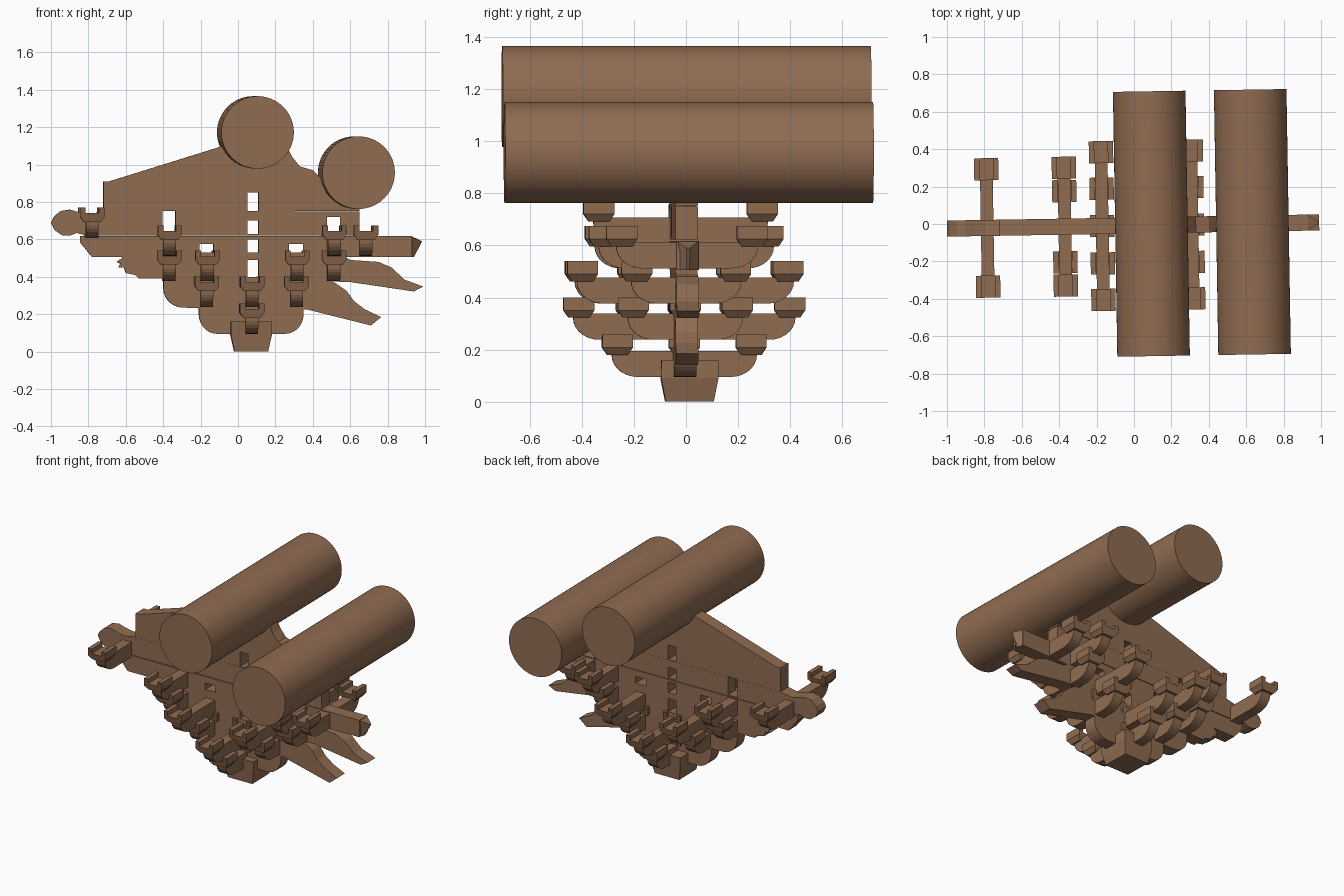
import bpy, bmesh, math
from mathutils import Matrix

if "Cube" in bpy.data.objects:
    bpy.data.objects.remove(bpy.data.objects["Cube"])

TURN = Matrix.Rotation(math.radians(0.95), 4, 'Z')   # whole model sits slightly turned
CY = -0.008                                          # centre line of the frame
wood = bpy.data.materials.new("brown wood")
wood.diffuse_color = (0.28, 0.15, 0.083, 1)
wood.use_nodes = True
wood.node_tree.nodes["Principled BSDF"].inputs["Base Color"].default_value = wood.diffuse_color


def add(name, bm):
    bmesh.ops.recalc_face_normals(bm, faces=bm.faces)
    bm.transform(TURN)
    me = bpy.data.meshes.new(name)
    bm.to_mesh(me)
    bm.free()
    me.materials.append(wood)
    ob = bpy.data.objects.new(name, me)
    bpy.context.collection.objects.link(ob)
    return ob


def prism(bm, pts, a, b, axis):
    """Extrude a profile (h, z) from a to b along x or y."""
    def co(p, t):
        return (p[0], t, p[1]) if axis == 'y' else (t, p[0], p[1])
    va = [bm.verts.new(co(p, a)) for p in pts]
    vb = [bm.verts.new(co(p, b)) for p in pts]
    bm.faces.new(va)
    bm.faces.new(vb[::-1])
    n = len(pts)
    for i in range(n):
        bm.faces.new((va[i], va[(i + 1) % n], vb[(i + 1) % n], vb[i]))
    return va + vb


def curve(cx, cz, rx, rz, a0, a1, n=7):
    return [(cx + rx * math.cos(math.radians(a0 + (a1 - a0) * i / n)),
             cz + rz * math.sin(math.radians(a0 + (a1 - a0) * i / n))) for i in range(n + 1)]


def plate(name, pts, holes=(), t=0.086):
    bm = bmesh.new()
    prism(bm, pts, CY - t / 2, CY + t / 2, 'y')
    ob = add(name, bm)
    if holes:
        bm = bmesh.new()
        for x0, x1, z0, z1 in holes:
            prism(bm, [(x0, z0), (x1, z0), (x1, z1), (x0, z1)], CY - 0.2, CY + 0.2, 'y')
        cut = add("hole_cutter", bm)
        cut.hide_render = True
        m = ob.modifiers.new("holes", 'BOOLEAN')
        m.object, m.operation, m.solver = cut, 'DIFFERENCE', 'EXACT'
        dg = bpy.context.evaluated_depsgraph_get()
        ob.data = bpy.data.meshes.new_from_object(ob.evaluated_get(dg))
        ob.modifiers.clear()
        bpy.data.objects.remove(cut)


# Small notched bearing block, tapered towards the bottom
def block(x, y, top, wx=0.13, wy=0.118, h=0.078):
    w = wx / 2
    bm = bmesh.new()
    z = top - h
    pts = [(-w * .68, z), (w * .68, z), (w, z + .028), (w, top), (.036, top), (.036, top - .03),
           (-.036, top - .03), (-.036, top), (-w, top), (-w, z + .028)]
    for v in prism(bm, [(x + p, q) for p, q in pts], -wy / 2, wy / 2, 'y'):
        if v.co.z < z + .001:
            v.co.y *= 0.68
        v.co.y += y
    add("bearing_block", bm)


# Cross arm with rounded lower ends, carrying a block at each end
def arm(x, z0, yc, centre=True):
    half, h, w = yc + 0.022, 0.1, 0.068
    right = curve(half - .1, z0 + .085, .1, .085, -90, 0)
    pts = right + [(half, z0 + h)]
    pts += [(-p, q) for p, q in pts[::-1]]
    bm = bmesh.new()
    prism(bm, [(p + CY, q) for p, q in pts], x - w / 2, x + w / 2, 'x')
    add("cross_arm", bm)
    for s in (-1, 1):
        block(x, CY + s * yc, z0 + .163)
    if centre:
        block(x, CY, z0 + .163)


T = [0.095, 0.238, 0.377, 0.512]            # tier heights
for x, tier, yc in [(.07, 0, .257), (.07, 1, .405), (-.17, 1, .2), (.31, 1, .2),
                    (-.17, 2, .395), (.31, 2, .395), (-.37, 2, .19), (.51, 2, .19),
                    (-.37, 3, .315), (.51, 3, .315), (.68, 3, .25)]:
    arm(x, T[tier], yc, centre=tier in (0, 1))
arm(-.785, .607, .314, False)

# Base block with tapered foot
bm = bmesh.new()
vs = prism(bm, [(-.02, 0), (.16, 0), (.18, .09), (.18, .16), (-.04, .16), (-.04, .09)], -.11, .11, 'y')
for v in vs:
    v.co.y = v.co.y * (.84 if v.co.z < .01 else 1) + .012
add("base_block", bm)

# Lengthwise frame layers, bottom to top
plate("first_layer", curve(-.11, .2, .1, .105, 180, 270) + curve(.25, .2, .1, .105, 270, 360)
      + [(.35, .236), (-.21, .236)])
plate("second_layer", curve(-.29, .34, .11, .105, 180, 270)
      + [(.37, .225), (.71, .14), (.765, .185), (.68, .225), (.62, .27), (.58, .325), (.53, .36),
         (.5, .377), (-.40, .377)],
      )
plate("third_layer", [(-.37, .36), (-.37, .39), (-.53, .39), (-.55, .41), (-.6, .42), (-.61, .45),
                      (-.64, .45), (-.63, .47), (-.65, .48), (-.62, .5), (-.62, .512), (.56, .512),
                      (.6, .49), (.75, .48), (.82, .45), (.89, .385), (.99, .348), (.94, .322),
                      (.6, .372), (.5, .375), (.5, .36)],
      [(.05, .108, .40, .49)])
plate("fourth_layer", [(-.845, .585), (-.78, .505), (.93, .505), (.93, .618), (-.845, .618)],
      [(.05, .108, .53, .6), (-.208, -.132, .53, .575), (.272, .348, .53, .575)])

# Pointed end of the fourth layer
bm = bmesh.new()
vs = prism(bm, [(CY - .043, .505), (CY + .043, .505), (CY + .043, .618), (CY - .043, .618)], .925, .965, 'x')
for v in vs:
    if v.co.x > .95:
        v.co.y = CY + (v.co.y - CY) * .15
        v.co.x = .985 if v.co.z > .55 else .94
        v.co.z = .59 if v.co.z > .55 else v.co.z
add("beam_tip", bm)

# Carved head at the left
plate("carved_head", [(-.72, .622), (-.72, .75), (-.80, .735), (-.85, .745), (-.90, .76), (-.95, .752),
                      (-.985, .72), (-1, .69), (-.98, .65), (-.94, .622), (-.90, .62), (-.86, .635),
                      (-.82, .622)])
slots = [(-.405, -.335, .63, .752), (.475, .545, .63, .72), (.05, .108, .63, .70)]
plate("fifth_layer", [(-.72, .622), (.65, .622), (.65, .749), (-.72, .749)], slots)
plate("top_layer", [(-.72, .7495), (.3, .7495), (.3, .753), (.65, .753), (.65, .78), (.53, .80),
                    (.46, .87), (.44, .93), (.40, .97), (.33, .99), (.29, 1.04), (.27, 1.08),
                    (.2, 1.1), (-.08, 1.1), (-.69, .91), (-.72, .91)],
      [(.05, .108, .752, .85), (-.405, -.335, .74, .752)])

# Round logs resting on the frame
for x, z in ((.093, 1.172), (.633, .957)):
    bm = bmesh.new()
    prism(bm, curve(x, z, .194, .194, 0, 354.375, 63), -.708, .708, 'y')
    log = add("round_log", bm)
    for p in log.data.polygons:
        p.use_smooth = len(p.vertices) == 4
    bpy.context.view_layer.objects.active = log
    bpy.ops.object.select_all(action='DESELECT')
    log.select_set(True)
    bpy.ops.object.shade_smooth_by_angle(angle=math.radians(30))
